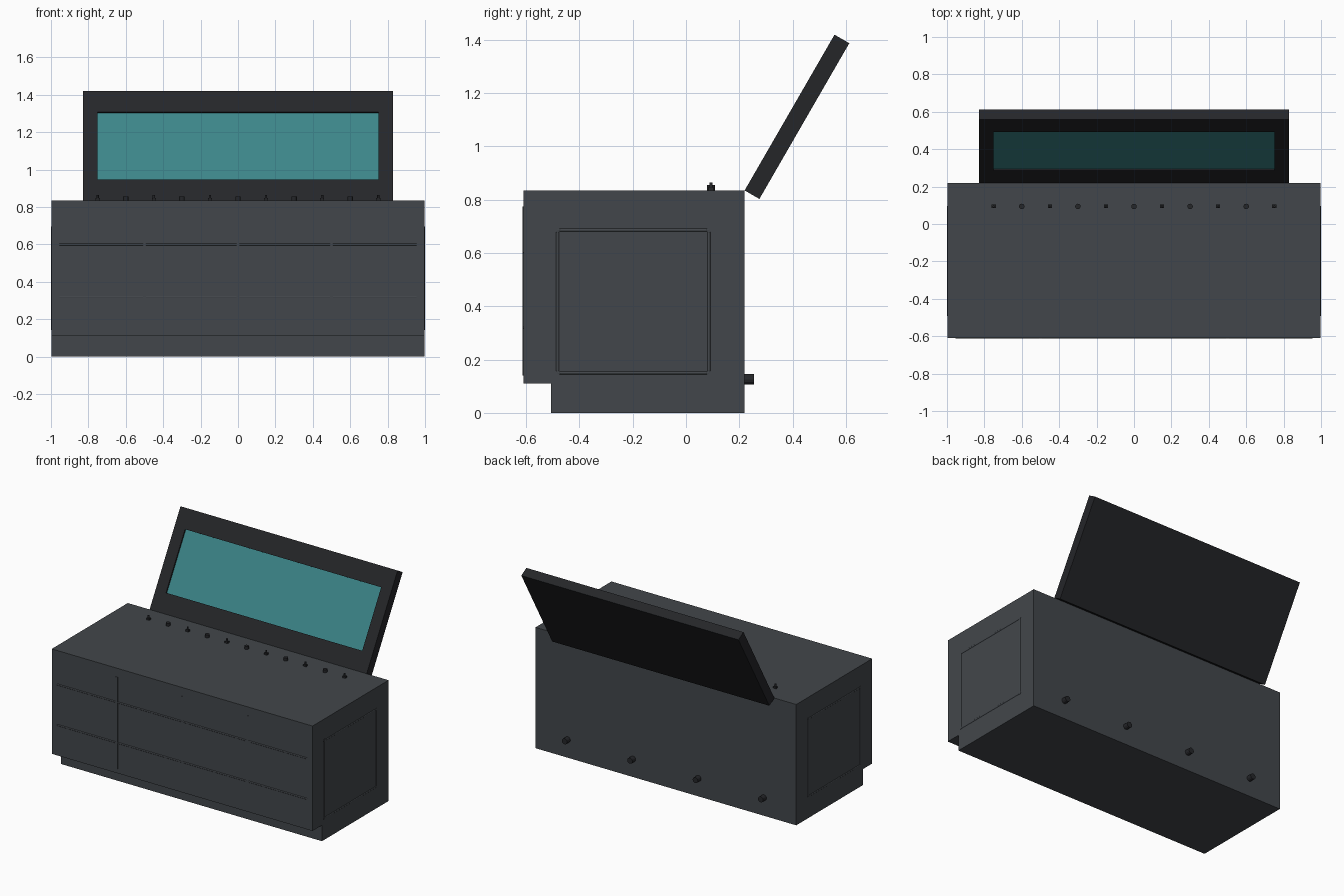
import bpy, bmesh, math
from mathutils import Matrix, Vector

if "Cube" in bpy.data.objects:
    bpy.data.objects.remove(bpy.data.objects["Cube"])


def material(name, rgb):
    m = bpy.data.materials.new(name)
    m.diffuse_color = (*rgb, 1)
    m.use_nodes = True
    m.node_tree.nodes["Principled BSDF"].inputs["Base Color"].default_value = m.diffuse_color
    return m


BODY = material("charcoal", (0.055, 0.062, 0.07))
DARK = material("near_black", (0.018, 0.019, 0.022))
TEAL = material("teal_glass", (0.045, 0.235, 0.25))


def finish(name, bm, mat, matrix=None):
    bmesh.ops.recalc_face_normals(bm, faces=bm.faces)
    me = bpy.data.meshes.new(name)
    bm.to_mesh(me)
    bm.free()
    me.materials.append(mat)
    ob = bpy.data.objects.new(name, me)
    bpy.context.collection.objects.link(ob)
    if matrix:
        ob.matrix_world = matrix
    return ob


def add_box(bm, lo, hi):
    lo, hi = Vector(lo), Vector(hi)
    m = Matrix.Translation((lo + hi) / 2) @ Matrix.Diagonal((*(hi - lo), 1))
    bmesh.ops.create_cube(bm, size=1, matrix=m)


def add_rod(bm, a, b, r, r2=None, sides=12):
    a, b = Vector(a), Vector(b)
    q = (b - a).to_track_quat('Z', 'Y').to_matrix().to_4x4()
    bmesh.ops.create_cone(bm, cap_ends=True, segments=sides, radius1=r,
                          radius2=r if r2 is None else r2, depth=(b - a).length,
                          matrix=Matrix.Translation((a + b) / 2) @ q)


TOP, FRONT, BACK, HALF = 0.835, -0.61, 0.22, 0.997

# Cabinet: side profile with toe recess, extruded along x
profile = [(-0.507, 0), (BACK, 0), (BACK, TOP), (FRONT, TOP), (FRONT, 0.11), (-0.507, 0.11)]
bm = bmesh.new()
side = bm.faces.new([bm.verts.new((-HALF, y, z)) for y, z in profile])
ext = bmesh.ops.extrude_face_region(bm, geom=[side])["geom"]
bmesh.ops.translate(bm, vec=(2 * HALF, 0, 0),
                    verts=[g for g in ext if isinstance(g, bmesh.types.BMVert)])
finish("cabinet", bm, BODY)

# Front trim: two long horizontal rods and three vertical strips
bm = bmesh.new()
for z in (0.32, 0.60):
    add_rod(bm, (-0.955, FRONT + 0.003, z), (0.955, FRONT + 0.003, z), 0.006)
for x in (-0.5, 0, 0.5):
    add_box(bm, (x - 0.008, FRONT - 0.003, 0.14), (x + 0.008, FRONT + 0.01, 0.775))
finish("front_trim", bm, BODY)

# Side trim: rod rectangles with small corner studs, on both ends
for s, label in ((-1, "left"), (1, "right")):
    bm = bmesh.new()
    x = s * (HALF - 0.003)
    corners = [(x, -0.482, 0.15), (x, 0.086, 0.15), (x, 0.086, 0.686), (x, -0.482, 0.686)]
    for i, c in enumerate(corners):
        add_rod(bm, c, corners[(i + 1) % 4], 0.006)
        add_rod(bm, c, (s * 0.9995, c[1], c[2]), 0.009)
    finish(label + "_side_trim", bm, BODY)

# Screen housing: tilted slab with a recessed front opening
tilt = Matrix.Translation((0, BACK, TOP)) @ Matrix.Rotation(math.radians(-30), 4, 'X')
bm = bmesh.new()
add_box(bm, (-0.83, 0, 0), (0.83, 0.064, 0.675))
face = min(bm.faces, key=lambda f: f.calc_center_median().y)
bmesh.ops.inset_individual(bm, faces=[face], thickness=0.05)
for v in face.verts:
    v.co.x = math.copysign(0.75, v.co.x)
    v.co.z = 0.13 if v.co.z < 0.33 else 0.545
inner = bmesh.ops.extrude_discrete_faces(bm, faces=[face])["faces"][0]
bmesh.ops.translate(bm, vec=(0, 0.015, 0), verts=inner.verts)
finish("screen_housing", bm, DARK, tilt)

# Screen glass sitting in the opening
bm = bmesh.new()
add_box(bm, (-0.75, 0.01, 0.13), (0.75, 0.02, 0.545))
finish("screen_glass", bm, TEAL, tilt)

# Alternating toggle switches and round knobs along the top
for i in range(11):
    x, y = -0.75 + 0.15 * i, 0.094
    bm = bmesh.new()
    if i % 2:
        add_rod(bm, (x, y, TOP - 0.005), (x, y, TOP + 0.02), 0.0145, sides=16)
        finish(f"knob_{i}", bm, DARK)
    else:
        add_box(bm, (x - 0.011, y - 0.009, TOP - 0.005), (x + 0.011, y + 0.009, TOP + 0.012))
        add_rod(bm, (x, y, TOP + 0.01), (x, y, TOP + 0.029), 0.006)
        finish(f"toggle_{i}", bm, DARK)

# Rear connector plugs
for i, x in enumerate((-0.75, -0.25, 0.25, 0.75)):
    bm = bmesh.new()
    add_rod(bm, (x, BACK - 0.01, 0.126), (x, BACK + 0.036, 0.126), 0.02)
    finish(f"rear_plug_{i}", bm, DARK)
